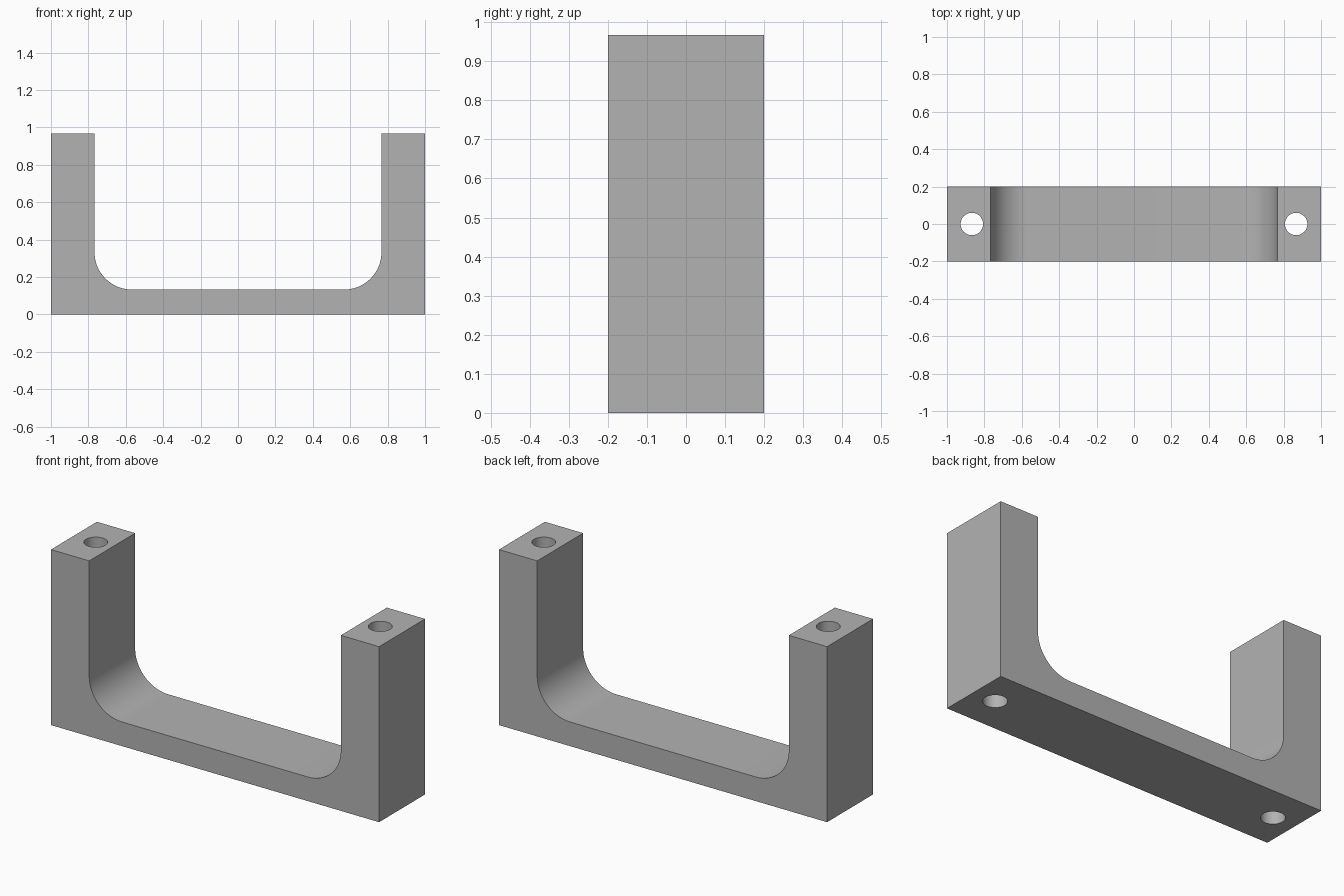
import bpy, bmesh, math

if "Cube" in bpy.data.objects:
    bpy.data.objects.remove(bpy.data.objects["Cube"])

HALF_X, HALF_Y, HEIGHT = 1.0, 0.2, 0.967
INNER_X, FLOOR_Z, FILLET = 0.767, 0.133, 0.2
HOLE_X, HOLE_R = 0.867, 0.06

grey = bpy.data.materials.new("plain grey")
grey.diffuse_color = (0.45, 0.45, 0.45, 1)
grey.use_nodes = True
grey.node_tree.nodes["Principled BSDF"].inputs["Base Color"].default_value = grey.diffuse_color

# Right half of the U profile, from the bottom corner round to the inner floor
half = [(HALF_X, 0), (HALF_X, HEIGHT), (INNER_X, HEIGHT)]
for i in range(25):
    a = math.radians(90 * i / 24)
    half.append((INNER_X - FILLET + FILLET * math.cos(a),
                 FLOOR_Z + FILLET - FILLET * math.sin(a)))
profile = half + [(-x, z) for x, z in reversed(half)]

# Bracket body: extrude the profile from front to back
bm = bmesh.new()
face = bm.faces.new([bm.verts.new((x, -HALF_Y, z)) for x, z in profile])
ext = bmesh.ops.extrude_face_region(bm, geom=[face])
moved = [v for v in ext["geom"] if isinstance(v, bmesh.types.BMVert)]
bmesh.ops.translate(bm, verts=moved, vec=(0, 2 * HALF_Y, 0))
bmesh.ops.recalc_face_normals(bm, faces=bm.faces)
mesh = bpy.data.meshes.new("handle_bracket")
bm.to_mesh(mesh)
bm.free()
bracket = bpy.data.objects.new("handle_bracket", mesh)
bpy.context.collection.objects.link(bracket)
mesh.materials.append(grey)

# Bolt holes running the full height of each leg
for side in (-1, 1):
    bpy.ops.mesh.primitive_cylinder_add(vertices=48, radius=HOLE_R, depth=HEIGHT + 0.4,
                                        location=(side * HOLE_X, 0, HEIGHT / 2))
    cutter = bpy.context.object
    cutter.name = "hole_cutter"
    cutter.hide_render = True
    cutter.data.materials.append(grey)
    bpy.ops.object.select_all(action="DESELECT")
    bracket.select_set(True)
    bpy.context.view_layer.objects.active = bracket
    mod = bracket.modifiers.new("bolt_hole", "BOOLEAN")
    mod.operation = "DIFFERENCE"
    mod.solver = "EXACT"
    mod.object = cutter
    bpy.ops.object.modifier_apply(modifier=mod.name)
    bpy.data.objects.remove(cutter, do_unlink=True)

# Smooth fillets and holes, keep the edges crisp
bpy.ops.object.shade_smooth_by_angle(angle=math.radians(30))
